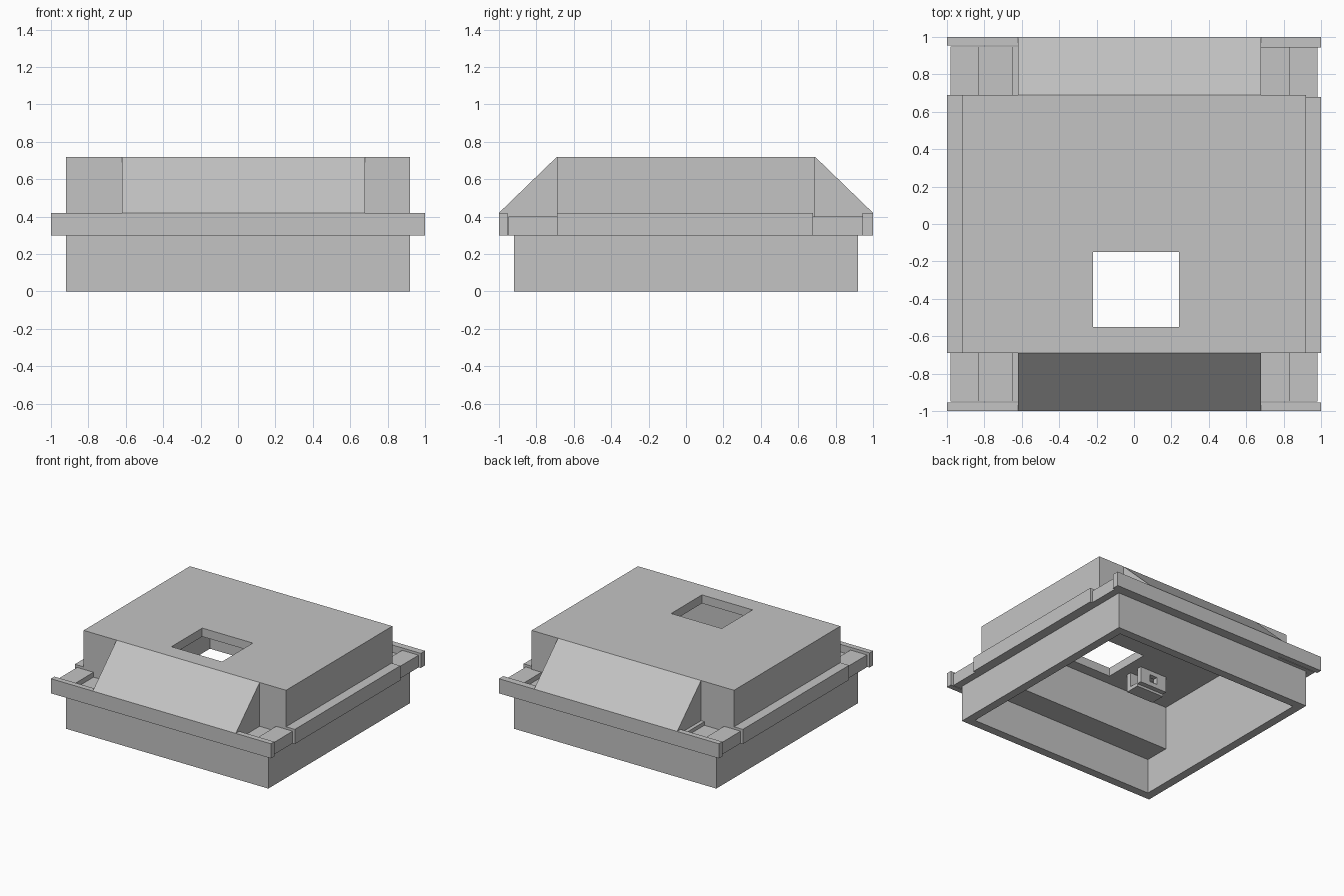
import bpy
import bmesh

cube = bpy.data.objects.get("Cube")
if cube:
    bpy.data.objects.remove(cube, do_unlink=True)

grey = bpy.data.materials.new("plain grey")
grey.use_nodes = True
COLOUR = (0.55, 0.55, 0.55, 1)
grey.diffuse_color = COLOUR
grey.node_tree.nodes["Principled BSDF"].inputs["Base Color"].default_value = COLOUR


def prism(name, profile, x0, x1):
    """Extrude a (y, z) outline from x0 to x1."""
    bm = bmesh.new()
    face = bm.faces.new([bm.verts.new((x0, y, z)) for y, z in profile])
    out = bmesh.ops.extrude_face_region(bm, geom=[face])
    verts = [v for v in out["geom"] if isinstance(v, bmesh.types.BMVert)]
    bmesh.ops.translate(bm, verts=verts, vec=(x1 - x0, 0, 0))
    bmesh.ops.recalc_face_normals(bm, faces=bm.faces)
    mesh = bpy.data.meshes.new(name)
    bm.to_mesh(mesh)
    bm.free()
    mesh.materials.append(grey)
    obj = bpy.data.objects.new(name, mesh)
    bpy.context.collection.objects.link(obj)
    return obj


def box(name, x0, x1, y0, y1, z0, z1):
    return prism(name, [(y0, z0), (y1, z0), (y1, z1), (y0, z1)], x0, x1)


def cut(obj, *cutters):
    """Subtract the cutters, bake the result and remove them."""
    for cutter in cutters:
        mod = obj.modifiers.new("cut", "BOOLEAN")
        mod.operation = "DIFFERENCE"
        mod.solver = "EXACT"
        mod.object = cutter
    graph = bpy.context.evaluated_depsgraph_get()
    mesh = bpy.data.meshes.new_from_object(obj.evaluated_get(graph))
    obj.modifiers.clear()
    obj.data = mesh
    for cutter in cutters:
        bpy.data.objects.remove(cutter, do_unlink=True)


def stepped(wide, narrow, bottom, step, top):
    """Symmetric outline: wide below the step, narrow above it."""
    half = [(wide, bottom), (wide, step), (narrow, step), (narrow, top)]
    return half + [(-y, z) for y, z in reversed(half)]


# Hollow body, open underneath, with a rectangular opening in the roof
body = prism("body_shell", stepped(0.92, 0.69, 0, 0.35, 0.72), -0.92, 0.92)
cavity = prism("cavity_cutter", stepped(0.85, 0.64, -0.1, 0.29, 0.65), -0.85, 0.85)
opening = box("opening_cutter", -0.22, 0.24, -0.55, -0.15, 0.5, 0.9)
cut(body, cavity, opening)

# Side rails
box("left_side_rail", 0.91, 1, -0.69, 0.68, 0.3, 0.42)
box("right_side_rail", -1, -0.91, -0.69, 0.69, 0.3, 0.42)

for end, s in (("front", -1), ("back", 1)):
    # Sloped cover and the rail under it
    prism(end + "_slope", [(s * 0.68, 0.3), (s, 0.3), (s, 0.42), (s * 0.69, 0.72),
                           (s * 0.68, 0.72)], -0.62, 0.68)
    for side, x_in, x_out in (("right", -0.62, -1), ("left", 0.68, 1)):
        name = end + "_" + side
        rail_in = 0.945 if name == "back_left" else 0.955
        xs = sorted((x_in, x_out))
        box(name + "_end_rail", *xs, *sorted((s * rail_in, s)), 0.3, 0.42)
        # Corner tray: low floor and a raised outer block
        d = 1 if x_out > 0 else -1
        ys = sorted((s * 0.68, s * 0.95))
        box(name + "_tray_floor", *sorted((x_in, d * 0.975)), *ys, 0.3, 0.36)
        box(name + "_corner_block", *sorted((d * 0.83, d * 0.98)), *ys, 0.3, 0.4)
    # Narrow ledge beside the slope
    box(end + "_tray_ledge", -0.65, -0.62, *sorted((s * 0.68, s * 0.95)), 0.3, 0.39)

# Small bracket hanging under the roof: two plates, one pierced, and a base
plate = box("bracket_pierced_plate", -0.56, -0.31, -0.33, -0.29, 0.52, 0.65)
cut(plate, box("bracket_hole_cutter", -0.47, -0.4, -0.4, -0.2, 0.555, 0.615))
box("bracket_back_plate", -0.56, -0.31, -0.45, -0.41, 0.5, 0.65)
box("bracket_base", -0.56, -0.31, -0.42, -0.33, 0.5, 0.53)
